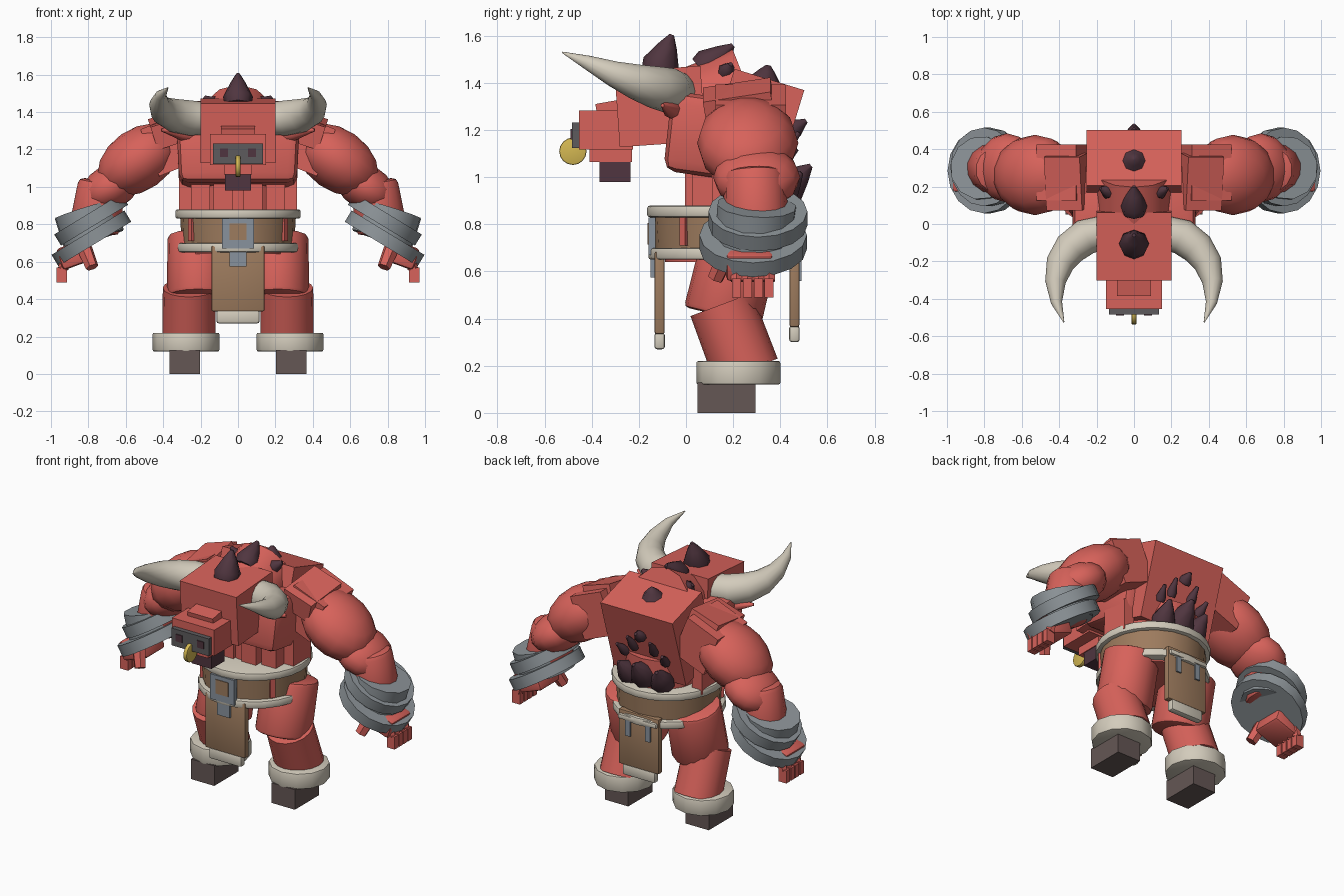
import bpy, bmesh
from math import radians, pi, sin, cos
from mathutils import Vector, Matrix

old = bpy.data.objects.get("Cube")
if old:
    bpy.data.objects.remove(old, do_unlink=True)


def material(name, rgb):
    m = bpy.data.materials.new(name)
    m.use_nodes = True
    m.diffuse_color = (*rgb, 1)
    m.node_tree.nodes["Principled BSDF"].inputs["Base Color"].default_value = (*rgb, 1)
    return m


RED = material("red_skin", (.68, .122, .103))
FUR = material("cream_horn_and_fur", (.65, .6, .5))
BROWN = material("brown_leather", (.34, .2, .112))
STEEL = material("grey_steel", (.265, .295, .315))
BUCKLE = material("blue_grey_metal", (.25, .29, .34))
HOOF = material("dark_hoof", (.13, .095, .09))
DARK = material("dark_plum", (.08, .036, .05))
NOSE = material("nose_grey", (.11, .105, .11))
GOLD = material("gold", (.66, .48, .085))


def finish(name, bm, mat, mirror=False, sharp=40):
    """Turn a world-space bmesh into an object, smooth below the sharp angle."""
    bmesh.ops.recalc_face_normals(bm, faces=bm.faces)
    for f in bm.faces:
        f.smooth = True
    for e in bm.edges:
        e.smooth = e.calc_face_angle(0) < radians(sharp)
    me = bpy.data.meshes.new(name)
    bm.to_mesh(me)
    bm.free()
    me.materials.append(mat)
    ob = bpy.data.objects.new(name, me)
    bpy.context.scene.collection.objects.link(ob)
    if mirror:
        ob.modifiers.new("mirror", 'MIRROR')


def bevel(bm, edges, width):
    bmesh.ops.bevel(bm, geom=edges, offset=width, segments=2,
                    affect='EDGES', profile=.5)


def box(name, c, size, mat, rot=(0, 0, 0), mirror=False, round_=0, taper=1):
    bm = bmesh.new()
    bmesh.ops.create_cube(bm, size=1)
    for v in bm.verts:
        k = taper if v.co.z < 0 else 1
        v.co = Vector((v.co.x * size[0] * k, v.co.y * size[1] * k, v.co.z * size[2]))
    if round_:
        bevel(bm, bm.edges[:], round_)
    for i, ax in enumerate("XYZ"):
        bm.transform(Matrix.Rotation(radians(rot[i]), 4, ax))
    bm.transform(Matrix.Translation(c))
    finish(name, bm, mat, mirror)


def tube(name, a, b, r1, r2, mat, mirror=False, sides=16, round_=0):
    a, b = Vector(a), Vector(b)
    bm = bmesh.new()
    bmesh.ops.create_cone(bm, cap_ends=True, segments=sides, radius1=r1,
                          radius2=r2, depth=(b - a).length)
    if round_:
        bevel(bm, [e for e in bm.edges
                   if abs(e.verts[0].co.z - e.verts[1].co.z) < .001], round_)
    turn = (b - a).to_track_quat('Z', 'Y').to_matrix().to_4x4()
    bm.transform(Matrix.Translation((a + b) / 2) @ turn)
    finish(name, bm, mat, mirror)


def ball(name, c, size, mat, rot_y=0, mirror=False):
    bm = bmesh.new()
    bmesh.ops.create_uvsphere(bm, u_segments=14, v_segments=8, radius=1)
    bm.transform(Matrix.Translation(c) @ Matrix.Rotation(radians(rot_y), 4, 'Y')
                 @ Matrix.Diagonal((*size, 1)))
    finish(name, bm, mat, mirror, 50)


def sweep(name, stations, mat, mirror=False, sides=14):
    """Skin circular sections along a path of (point, radius) stations."""
    bm = bmesh.new()
    pts = [Vector(p) for p, r in stations]
    rings = []
    for i, (p, r) in enumerate(stations):
        d = pts[min(i + 1, len(pts) - 1)] - pts[max(i - 1, 0)]
        m = d.to_track_quat('Z', 'Y').to_matrix()
        rings.append([bm.verts.new(pts[i] + m @ Vector((r * cos(t), r * sin(t), 0)))
                      for t in (2 * pi * k / sides for k in range(sides))])
    for p, q in zip(rings, rings[1:]):
        for k in range(sides):
            n = (k + 1) % sides
            bm.faces.new((p[k], p[n], q[n], q[k]))
    bm.faces.new(rings[0])
    bm.faces.new(rings[-1])
    finish(name, bm, mat, mirror, 50)


def spike(name, base, tip, r, mirror=False):
    """Bulging spike: a cone with a wider waist than its foot."""
    base, tip = Vector(base), Vector(tip)
    sweep(name, [(base, r * .9), (base.lerp(tip, .25), r),
                 (base.lerp(tip, .7), r * .52), (tip, .01)], DARK, mirror, 8)


# Legs and hooves
box("hoof", (.285, .172, .064), (.165, .245, .128), HOOF, mirror=True)
tube("ankle_fur", (.278, .222, .12), (.278, .222, .22), .178, .178, FUR, True, 12, .008)
tube("lower_leg", (.262, .255, .18), (.262, .15, .46), .143, .14, RED, True)
tube("upper_leg", (.212, .155, .41), (.212, .235, .74), .168, .165, RED, True, 16, .02)

# Belt with fur rims
tube("waist", (0, .18, .64), (0, .18, .86), .27, .27, RED)
tube("midriff", (0, .23, .84), (0, .23, 1.06), .22, .22, RED)
tube("belt", (0, .17, .68), (0, .17, .85), .3, .31, BROWN, sides=20)
tube("belt_upper_fur", (0, .17, .83), (0, .17, .88), .335, .335, FUR, False, 24, .012)
tube("belt_lower_fur", (0, .17, .65), (0, .17, .70), .33, .33, FUR, False, 24, .012)
box("belt_gap", (.25, -.01, .77), (.03, .02, .12), RED, (0, 0, 53), True)
box("buckle_frame", (0, -.145, .75), (.17, .03, .16), BUCKLE)
box("buckle_centre", (0, -.16, .76), (.09, .008, .09), BROWN)
box("buckle_tongue", (0, -.14, .62), (.09, .02, .09), BUCKLE)

# Loincloths, front and back
for side, y, drop in (("front", -.112, 0), ("back", .46, .03)):
    box(side + "_loincloth", (0, y, .51 + drop), (.285, .042, .35), BROWN, round_=.008)
    box(side + "_loincloth_fur", (0, y, .305 + drop), (.23, .045, .07), FUR, round_=.012)
box("back_loincloth_stud", (.07, .485, .61), (.035, .012, .1), BUCKLE, mirror=True)
box("back_loincloth_trim", (0, .483, .675), (.27, .03, .03), FUR, round_=.008)

# Torso
box("upper_back", (0, .285, 1.19), (.51, .31, .47), RED, (-17, 0, 0))
box("chest", (0, .12, 1.17), (.66, .41, .34), RED, (-8, 0, 0), round_=.05, taper=.95)
for i, x in enumerate((.08, .2)):
    box(f"abdomen_muscle_{i}", (x, .055 + .03 * i, .94), (.1, .12, .22), RED, mirror=True)
box("side_muscle", (.28, .2, .95), (.07, .18, .2), RED, mirror=True)
tube("neck", (0, -.06, 1.23), (0, .27, 1.36), .2, .2, RED, sides=12)

# Head
box("head", (0, -.11, 1.3), (.4, .365, .32), RED, (4, 0, 0))
box("muzzle", (0, -.34, 1.2), (.3, .23, .165), RED)
box("nose_bridge", (0, -.3, 1.29), (.18, .16, .07), RED, (10, 0, 0))
box("jaw", (0, -.32, 1.1), (.15, .18, .07), RED)
box("beard", (0, -.302, 1.025), (.14, .132, .09), DARK)
box("nose_plate", (0, -.467, 1.178), (.265, .035, .11), NOSE)
box("nostril", (.075, -.486, 1.182), (.045, .008, .045), DARK, mirror=True)
tube("nose_ring", (-.013, -.48, 1.11), (.013, -.48, 1.11), .058, .058, GOLD, False, 16, .006)
sweep("horn", [((.17, -.045, 1.365), .088), ((.26, -.07, 1.368), .096),
               ((.34, -.13, 1.382), .09), ((.395, -.21, 1.405), .076),
               ((.42, -.31, 1.44), .055), ((.414, -.42, 1.488), .03),
               ((.375, -.525, 1.53), .003)], FUR, True)
sweep("ear", [((.18, .0, 1.26), .03), ((.3, -.06, 1.29), .042),
              ((.41, -.1, 1.305), .008)], RED, True, 8)

# Spikes along the head, neck and back
spike("head_spike", (0, -.12, 1.44), (0, -.06, 1.605), .08)
spike("neck_spike", (0, .07, 1.45), (0, .2, 1.56), .075)
spike("neck_side_spike", (.13, .17, 1.44), (.18, .19, 1.48), .04, True)
spike("shoulder_spike", (0, .33, 1.39), (0, .35, 1.475), .068)
spike("upper_back_spike", (0, .45, 1.2), (0, .51, 1.24), .04)
spike("middle_back_spike", (.07, .41, 1.1), (.08, .48, 1.19), .032, True)
spike("outer_back_spike", (.14, .4, 1.05), (.16, .47, 1.12), .032, True)
spike("large_back_spike", (0, .39, .92), (0, .53, 1.05), .085)
spike("lower_back_spike", (.11, .38, .9), (.135, .49, 1.02), .075, True)

# Arms
box("shoulder_block", (.365, .275, 1.225), (.23, .3, .27), RED, (0, 22, 0), True)
box("shoulder_pad", (.36, .225, 1.31), (.2, .29, .13), RED, (9, 18, 0), True)
ball("upper_arm", (.53, .262, 1.145), (.25, .215, .165), RED, 35, True)
ball("elbow", (.68, .3, 1.0), (.175, .185, .12), RED, 30, True)
tube("forearm", (.725, .29, 1.03), (.77, .3, .76), .13, .14, RED, True, 14, .03)

# Bracers: two stacked tilted discs
axis = Vector((-.52, 0, -.855))
for name, c, r in (("upper", (.785, .305, .825), .21), ("lower", (.784, .285, .725), .228)):
    c = Vector(c)
    tube(name + "_bracer", c - axis * .035, c + axis * .035, r, r, STEEL, True, 16)
tube("bracer_core", (.82, .3, .88), (.77, .29, .72), .17, .17, STEEL, True, 12)
box("bracer_stud", (.89, .35, .81), (.03, .06, .03), STEEL, (0, 31, 0), True)

# Hands
box("palm", (.87, .27, .64), (.18, .2, .12), RED, (0, 20, 0), True, .02)
for i in range(4):
    y = .215 + i * .046
    tube(f"finger_{i}", (.92, y, .62), (.935, y, .56), .028, .028, RED, True, 6)
    box(f"fingertip_{i}", (.943, y, .53), (.055, .038, .08), RED, mirror=True)
tube("thumb", (.82, .17, .67), (.78, .125, .57), .042, .035, RED, True, 6)
